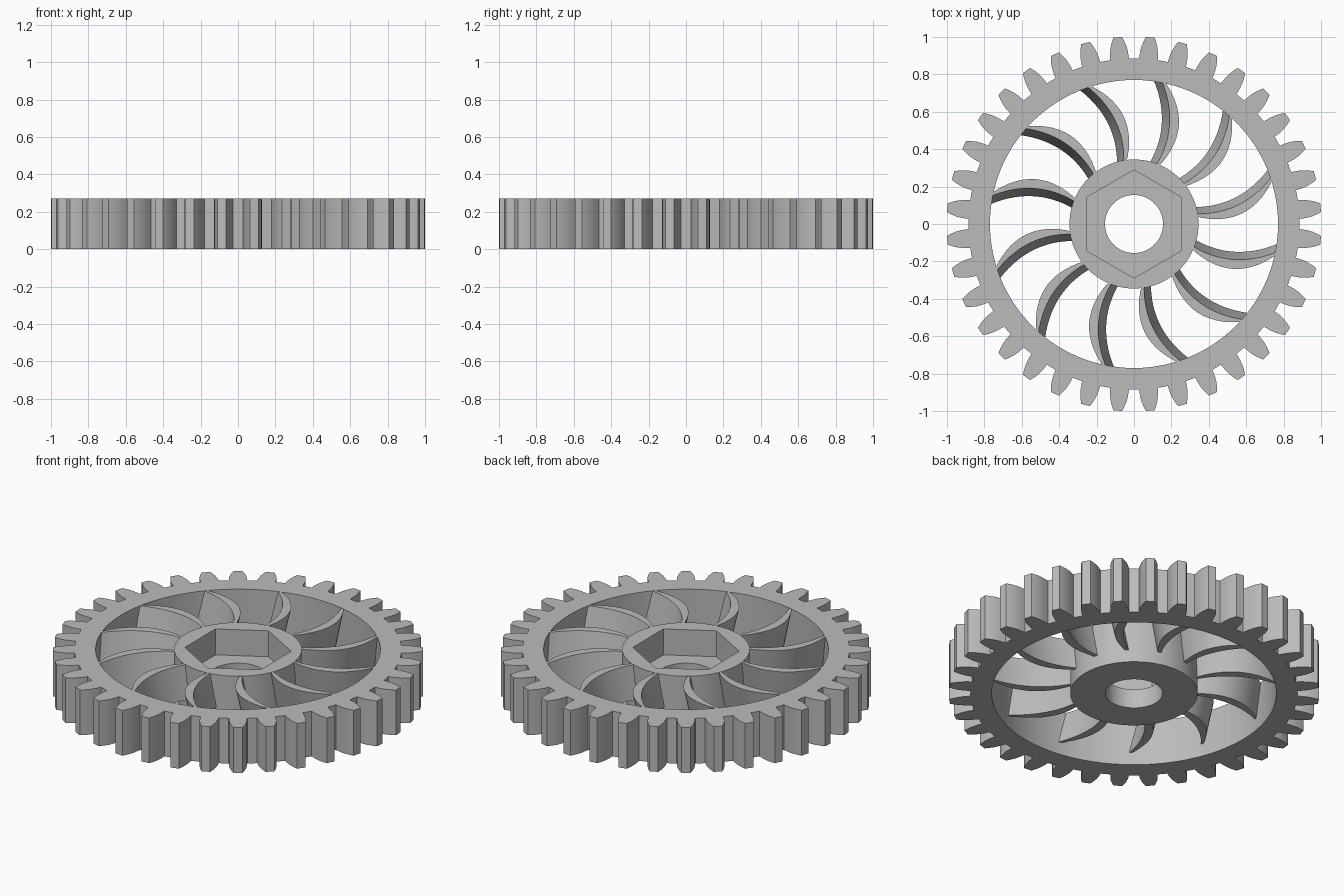
import bpy, bmesh, math
from math import radians, cos, sin

if "Cube" in bpy.data.objects:
    bpy.data.objects.remove(bpy.data.objects["Cube"], do_unlink=True)

HEIGHT = 0.27
TEETH = 36
BLADES = 12

grey = bpy.data.materials.new("plain grey")
grey.use_nodes = True
colour = (0.5, 0.5, 0.5, 1)
grey.diffuse_color = colour
grey.node_tree.nodes["Principled BSDF"].inputs["Base Color"].default_value = colour


def loft(name, loops, closed_ring):
    """Skin matching loops; either close the section on itself or cap the ends."""
    bm = bmesh.new()
    rows = [[bm.verts.new(p) for p in loop] for loop in loops]
    pairs = list(zip(rows, rows[1:]))
    if closed_ring:
        pairs.append((rows[-1], rows[0]))
    else:
        bm.faces.new(rows[0])
        bm.faces.new(rows[-1])
    count = len(rows[0])
    for a, b in pairs:
        for i in range(count):
            j = (i + 1) % count
            bm.faces.new((a[i], a[j], b[j], b[i]))
    bmesh.ops.recalc_face_normals(bm, faces=bm.faces)
    mesh = bpy.data.meshes.new(name)
    bm.to_mesh(mesh)
    bm.free()
    mesh.materials.append(grey)
    obj = bpy.data.objects.new(name, mesh)
    bpy.context.collection.objects.link(obj)
    bpy.ops.object.select_all(action='DESELECT')
    obj.select_set(True)
    bpy.context.view_layer.objects.active = obj
    bpy.ops.object.shade_smooth_by_angle(angle=radians(25))
    return obj


def polar(points, z):
    return [(r * cos(a), r * sin(a), z) for r, a in points]


# Toothed rim: one tooth profile (radius, degrees) repeated around
half = [(0.885, 3.25), (0.92, 3.0), (0.95, 2.6), (0.98, 1.95), (1.002, 1.35)]
tooth = [(r, -a) for r, a in half] + [(r, a) for r, a in reversed(half)]
step = 360 / TEETH
outer = [(r, radians(a + (k + 0.5) * step)) for k in range(TEETH) for r, a in tooth]
inner = [(0.77, a) for r, a in outer]
loft("toothed_rim", [polar(outer, 0), polar(outer, HEIGHT),
                     polar(inner, HEIGHT), polar(inner, 0)], True)

# Hub: round outside, hexagonal pocket above a round bore
angles = [math.tau * i / 96 for i in range(96)]
FLOOR = 0.115


def circle(r):
    return [(r, a) for a in angles]


sixth = math.pi / 3
hexagon = [(0.25 / cos((a + sixth / 2) % sixth - sixth / 2), a) for a in angles]
loft("hub", [polar(circle(0.345), 0), polar(circle(0.345), HEIGHT),
             polar(hexagon, HEIGHT), polar(hexagon, FLOOR),
             polar(circle(0.155), FLOOR), polar(circle(0.155), 0)], True)


# Blades: crescent section leaning sideways towards the bottom
def arc(start, mid, end, n=14):
    """Quadratic curve passing through three points."""
    pts = []
    for i in range(n + 1):
        t = i / n
        w = (2 * (t - 0.5) * (t - 1), 4 * t * (1 - t), 2 * t * (t - 0.5))
        pts.append(tuple(sum(k * p[c] for k, p in zip(w, (start, mid, end)))
                         for c in (0, 1)))
    return pts


crescent = (arc((-0.775, 0.155), (-0.53, 0.24), (-0.30, 0.125))
            + arc((-0.30, 0.11), (-0.53, 0.19), (-0.775, 0.145)))
LEAN = 0.042
for k in range(BLADES):
    blade = loft("blade_%d" % (k + 1),
                 [[(x, y - LEAN, 0.075) for x, y in crescent],
                  [(x, y, HEIGHT - 0.001) for x, y in crescent]], False)
    blade.rotation_euler.z = math.tau * k / BLADES
